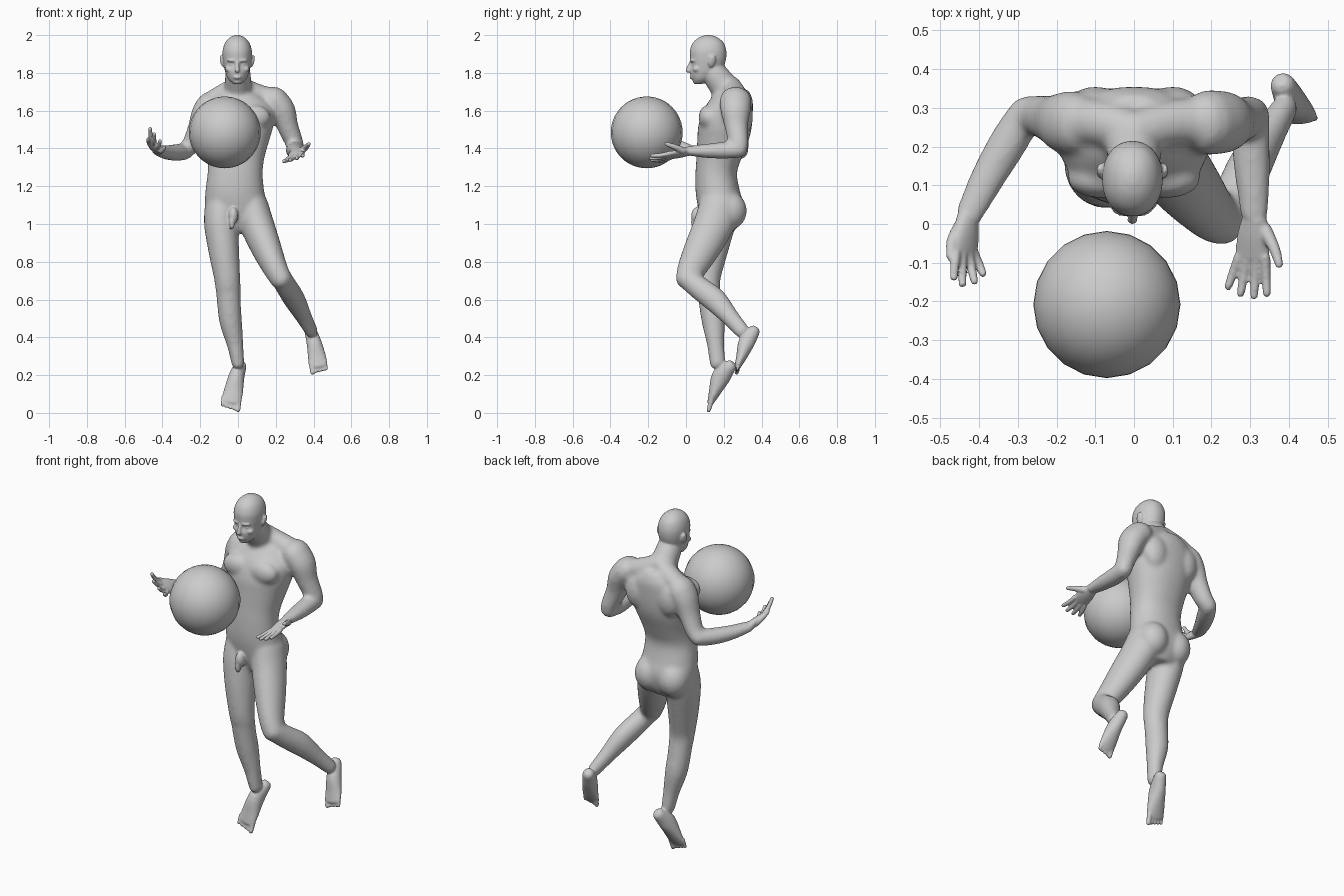
import bpy, bmesh, math
from mathutils import Vector, Matrix


def catmull(rows, steps):
    """Smoothly interpolate rows of (x, y, z, a, b)."""
    out = []
    for i in range(len(rows) - 1):
        p0, p1, p2 = rows[max(i - 1, 0)], rows[i], rows[i + 1]
        p3 = rows[min(i + 2, len(rows) - 1)]
        for k in range(steps):
            t = k / steps
            out.append([0.5 * (2 * q + (r - p) * t + (2 * p - 5 * q + 4 * r - s) * t * t
                               + (3 * q - p - 3 * r + s) * t ** 3)
                        for p, q, r, s in zip(p0, p1, p2, p3)])
    return out + [list(rows[-1])]


def loft(bm, rows, side=(1, 0, 0), n=24, steps=4, flat=False, power=1.0):
    """Closed tube of elliptical rings with rounded ends; returns its vertices."""
    rows = catmull(rows, steps)
    c = [Vector(r[:3]) for r in rows]
    side = Vector(side)
    rings = []
    for i, r in enumerate(rows):
        t = Vector((0, 0, 1)) if flat else (c[min(i + 1, len(c) - 1)] - c[max(i - 1, 0)]).normalized()
        s = (side - t * side.dot(t)).normalized()
        rings.append((c[i], t, s, r[3], r[4]))
    if not flat:
        def cap(ring, sign):
            p, t, s, a, b = ring
            m = min(a, b) * sign
            return [(p + t * m * h, t, s, a * w, b * w) for h, w in ((0.5, 0.86), (0.85, 0.5))]
        rings = cap(rings[0], -1)[::-1] + rings + cap(rings[-1], 1)

    def sp(v):
        return math.copysign(abs(v) ** power, v)
    loops = []
    for p, t, s, a, b in rings:
        f = t.cross(s)
        loops.append([bm.verts.new(p + s * a * sp(math.cos(2 * math.pi * k / n))
                                   + f * b * sp(math.sin(2 * math.pi * k / n))) for k in range(n)])
    for l0, l1 in zip(loops, loops[1:]):
        for k in range(n):
            bm.faces.new((l0[k], l0[(k + 1) % n], l1[(k + 1) % n], l1[k]))
    bm.faces.new(loops[0][::-1])
    bm.faces.new(loops[-1])
    return [v for l in loops for v in l]


def blob(bm, pos, size, rot=(0, 0, 0)):
    m = Matrix.Translation(pos)
    for ang, ax in zip(rot, 'XYZ'):
        m = m @ Matrix.Rotation(ang, 4, ax)
    bmesh.ops.create_uvsphere(bm, u_segments=24, v_segments=16, radius=1,
                              matrix=m @ Matrix.Diagonal((*size, 1)))


def skin(name, bm, voxel, smooth):
    """Turn overlapping volumes into one smooth skin."""
    bmesh.ops.recalc_face_normals(bm, faces=bm.faces)
    me = bpy.data.meshes.new(name)
    bm.to_mesh(me)
    bm.free()
    ob = bpy.data.objects.new(name, me)
    bpy.context.collection.objects.link(ob)
    rm = ob.modifiers.new("fuse", 'REMESH')
    rm.mode, rm.voxel_size, rm.use_smooth_shade = 'VOXEL', voxel, True
    sm = ob.modifiers.new("relax", 'SMOOTH')
    sm.factor, sm.iterations = 0.5, smooth
    return ob


# --- trunk and limbs ---
bm = bmesh.new()
loft(bm, [(-.01, .185, .96, .08, .07), (-.01, .187, 1.02, .14, .105), (-.012, .183, 1.10, .163, .122),
          (-.017, .167, 1.18, .155, .117), (-.015, .16, 1.27, .146, .11), (-.01, .175, 1.35, .15, .12),
          (-.004, .197, 1.45, .172, .137), (0, .207, 1.52, .188, .142), (0, .222, 1.60, .195, .132),
          (0, .24, 1.66, .15, .112), (0, .25, 1.71, .085, .08)], flat=True, power=.92, n=32)
# neck
loft(bm, [(0, .245, 1.64, .09, .085), (0, .205, 1.72, .073, .077), (0, .155, 1.79, .068, .07), (0, .13, 1.84, .06, .06)])
# trapezius to shoulders
loft(bm, [(0, .235, 1.735, .055, .05), (.11, .262, 1.685, .06, .055), (.2, .262, 1.66, .06, .055)], side=(0, 1, 0))
loft(bm, [(0, .235, 1.735, .055, .05), (-.09, .262, 1.68, .06, .055), (-.16, .262, 1.635, .06, .055)], side=(0, 1, 0))
# chest, shoulder blades and buttocks
for s in (-1, 1):
    blob(bm, (s * .085, .118, 1.565), (.088, .052, .065))
    blob(bm, (s * .1, .3, 1.57), (.075, .055, .1))
    blob(bm, (s * .077 - .01, .232, 1.07), (.085, .09, .1))
# left arm (+x)
loft(bm, [(.19, .262, 1.655, .074, .085), (.235, .263, 1.60, .07, .08), (.262, .266, 1.52, .057, .063),
          (.298, .278, 1.43, .048, .053), (.308, .28, 1.395, .044, .046)])
loft(bm, [(.305, .28, 1.395, .046, .045), (.302, .2, 1.39, .05, .045), (.307, .11, 1.387, .045, .038),
          (.311, .02, 1.387, .036, .027)])
# right arm (-x)
loft(bm, [(-.15, .26, 1.63, .07, .083), (-.18, .262, 1.58, .068, .08), (-.212, .27, 1.5, .056, .063),
          (-.25, .28, 1.42, .048, .052), (-.28, .285, 1.385, .044, .046)])
loft(bm, [(-.28, .283, 1.385, .046, .045), (-.325, .21, 1.378, .05, .045), (-.38, .115, 1.38, .045, .038),
          (-.428, .02, 1.392, .036, .027)])
# left leg, bent back
loft(bm, [(.075, .18, 1.10, .085, .11), (.10, .148, 1.0, .09, .107), (.147, .09, .88, .081, .096),
          (.195, .033, .77, .066, .078), (.227, .005, .71, .058, .062)])
loft(bm, [(.228, .005, .715, .056, .058), (.262, .072, .66, .057, .062), (.302, .155, .595, .056, .064),
          (.35, .235, .505, .043, .048), (.39, .3, .43, .034, .041)])
# right leg, straight
loft(bm, [(-.09, .18, 1.10, .085, .11), (-.09, .155, 1.0, .09, .107), (-.074, .13, .85, .081, .09),
          (-.058, .115, .72, .07, .07), (-.052, .12, .65, .067, .062)])
loft(bm, [(-.052, .12, .66, .066, .062), (-.048, .13, .58, .063, .062), (-.038, .145, .48, .06, .061),
          (-.015, .157, .36, .044, .046), (.0, .168, .26, .034, .043)])
trunk = skin("trunk", bm, .011, 8)

# bake the softened trunk into the final body mesh
bm = bmesh.new()
ev = trunk.evaluated_get(bpy.context.evaluated_depsgraph_get())
bm.from_mesh(ev.to_mesh())
ev.to_mesh_clear()
bpy.data.objects.remove(trunk)

# --- head ---
head = loft(bm, [(-.004, .068, 1.742, .022, .022), (-.004, .083, 1.765, .046, .05), (-.004, .104, 1.80, .062, .082),
                 (-.004, .113, 1.84, .071, .09), (-.004, .117, 1.88, .077, .096), (-.004, .117, 1.92, .077, .096),
                 (-.004, .118, 1.96, .064, .081), (-.004, .118, 1.987, .04, .05), (-.004, .118, 2.0, .012, .015)],
            flat=True, n=48, power=.93)
for v in head:
    if v.co.y < .1:
        for ex in (-.035, .027):
            v.co.y += .014 * math.exp(-((v.co.x - ex) ** 2 + (v.co.z - 1.845) ** 2) / .016 ** 2)
# nose, lips, chin
loft(bm, [(-.004, .026, 1.856, .008, .008), (-.004, .016, 1.83, .01, .012), (-.004, .01, 1.811, .014, .011)], n=12)
blob(bm, (-.004, .03, 1.777), (.022, .012, .01))
blob(bm, (-.004, .05, 1.753), (.022, .014, .012))
# eyes, brows, cheeks, ears
for s in (-1, 1):
    blob(bm, (s * .031 - .004, .048, 1.844), (.014, .013, .012))
    blob(bm, (s * .03 - .004, .034, 1.865), (.026, .013, .008), (0, 0, s * .35))
    blob(bm, (s * .045 - .004, .056, 1.82), (.02, .02, .016))
    blob(bm, (s * .08 - .004, .138, 1.862), (.01, .02, .034), (-.25, s * .2, s * .3))
# pelvis front
blob(bm, (-.025, .06, 1.045), (.026, .032, .045))
blob(bm, (-.032, .045, 1.01), (.016, .018, .038))


# --- hands ---
def hand(wrist, knuckle, side, tips, thumb, lift):
    side, w, k = Vector(side).normalized(), Vector(wrist), Vector(knuckle)
    mid = (w + k) / 2
    loft(bm, [(*w, .033, .024), (*mid, .044, .021), (*k, .046, .014)], side=side, n=20)
    for i, tip in enumerate(tips):
        base = k + side * (.036 - .024 * i)
        bend = (base + Vector(tip)) / 2 - Vector((0, 0, lift))
        loft(bm, [(*base, .0135, .0135), (*bend, .0125, .0125), (*tip, .0105, .0105)], side=side, n=12)
    loft(bm, [(*p, r, r) for p, r in zip(thumb, (.019, .015, .011))], side=side, n=12)


hand((.311, .015, 1.386), (.305, -.085, 1.362), (1, 0, .35),
     [(.343, -.18, 1.362), (.31, -.186, 1.347), (.275, -.18, 1.338), (.243, -.162, 1.332)],
     [(.338, -.015, 1.388), (.363, -.065, 1.41), (.375, -.105, 1.424)], .004)
hand((-.43, .015, 1.393), (-.437, -.075, 1.415), (-.65, 0, .75),
     [(-.465, -.138, 1.506), (-.443, -.155, 1.476), (-.412, -.148, 1.44), (-.39, -.128, 1.405)],
     [(-.45, -.01, 1.405), (-.47, -.045, 1.432), (-.474, -.085, 1.45)], .01)


# --- feet ---
def foot(rows, big, small, base_up, side):
    """Foot from heel to ball, then five toes fanned between two tips."""
    loft(bm, rows, side=side, n=20)
    big, small = Vector(big), Vector(small)
    for i in range(5):
        tip = big.lerp(small, i / 4)
        r = .0145 if i == 0 else .0105
        base = tip + Vector(base_up) + Vector((0, 0, .004 * (i == 0)))
        loft(bm, [(*base, r, r), (*tip, r * .9, r * .8)], side=side, n=12)


foot([(.385, .357, .43, .033, .034), (.403, .32, .37, .04, .043), (.418, .293, .295, .048, .028),
      (.425, .275, .25, .05, .018)], (.395, .268, .213), (.466, .272, .232), (-.005, .012, .045), (1, 0, .1))
foot([(.012, .232, .245, .033, .035), (-.008, .185, .19, .042, .05), (-.026, .15, .105, .052, .03),
      (-.036, .132, .06, .052, .018)], (.0, .12, .014), (-.082, .125, .04), (.004, .014, .045), (1, 0, .1))

skin("body", bm, .0055, 4)

# --- ball ---
bpy.ops.mesh.primitive_uv_sphere_add(segments=20, ring_count=24, radius=.19, location=(-.07, -.208, 1.485))
ball = bpy.context.object
ball.name = "ball"
bpy.ops.object.shade_smooth()
